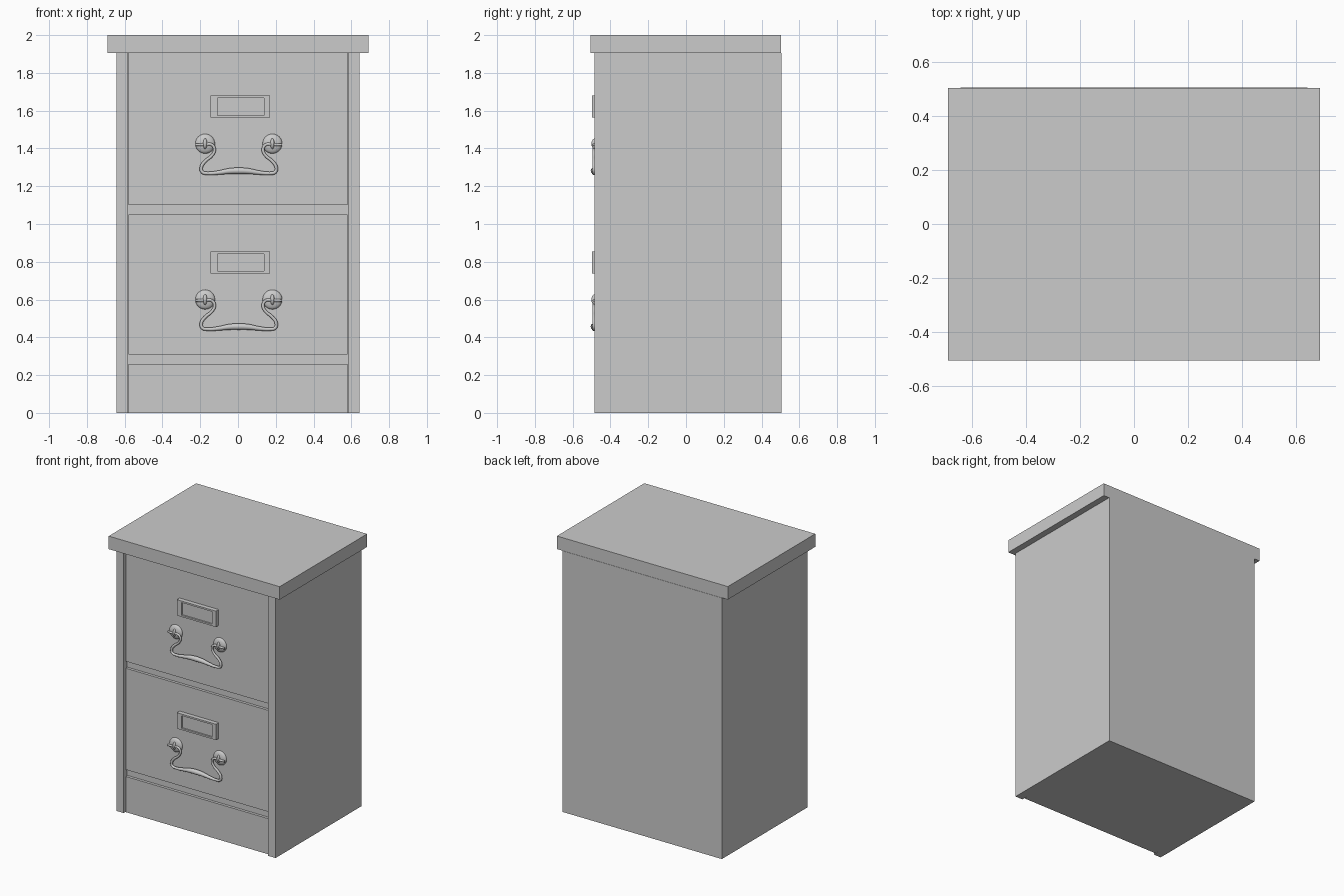
import bpy, bmesh, math

if "Cube" in bpy.data.objects:
    bpy.data.objects.remove(bpy.data.objects["Cube"])

FACE_Y = -0.465      # plane of the drawer faces
HW_X = 0.004         # hardware sits slightly right of centre


def finish(name, bm, smooth=False):
    me = bpy.data.meshes.new(name)
    bmesh.ops.recalc_face_normals(bm, faces=bm.faces)
    bm.to_mesh(me)
    bm.free()
    if smooth:
        me.polygons.foreach_set("use_smooth", [True] * len(me.polygons))
    ob = bpy.data.objects.new(name, me)
    bpy.context.collection.objects.link(ob)
    return ob


def box_bm(x, y, z):
    bm = bmesh.new()
    bmesh.ops.create_cube(bm, size=1)
    for v in bm.verts:
        v.co = [r[0] if c < 0 else r[1] for c, r in zip(v.co, (x, y, z))]
    return bm


def box(name, x, y, z):
    return finish(name, box_bm(x, y, z))


def ellipsoid(name, loc, radii):
    bm = bmesh.new()
    bmesh.ops.create_uvsphere(bm, u_segments=24, v_segments=12, radius=1)
    # poles along y, so the rosette rings face the front
    for v in bm.verts:
        x, y, z = v.co
        v.co = (loc[0] + x * radii[0], loc[1] - z * radii[1], loc[2] + y * radii[2])
    return finish(name, bm, True)


# Carcass: core (its front shows as rails), side panels and top
box("carcass_core", (-0.583, 0.583), (-0.445, 0.505), (0, 1.905))
for side, x in (("left", (-0.643, -0.583)), ("right", (0.583, 0.643))):
    box(side + "_side_panel", x, (-0.485, 0.505), (0, 1.905))
box("top_board", (-0.69, 0.69), (-0.505, 0.503), (1.905, 2.0))

# Drawer fronts and kick board
for name, z in (("upper_drawer_front", (1.10, 1.905)),
                ("lower_drawer_front", (0.31, 1.05)),
                ("kick_board", (0, 0.26))):
    box(name, (-0.579, 0.579), (FACE_Y, -0.445), z)


def label_holder(name, z):
    # Plate with a recessed card window
    bm = box_bm((-0.145, 0.17), (-0.497, FACE_Y), (z - 0.058, z + 0.058))
    front = min(bm.faces, key=lambda f: f.calc_center_median().y)
    bmesh.ops.inset_region(bm, faces=[front], thickness=0.001)
    cx = 0.0145
    for v in front.verts:
        v.co.x = cx + math.copysign(0.124, v.co.x - cx)
        v.co.z = z + math.copysign(0.046, v.co.z - z)
    geo = bmesh.ops.extrude_discrete_faces(bm, faces=[front])
    for v in geo["faces"][0].verts:
        v.co.y += 0.012
    finish(name, bm)


def bail_handle(name, z):
    # Half path: x, height relative to the posts, wire radius; thick in the middle
    half = [(-0.229, 0, 0.007), (-0.18, 0, 0.008), (-0.143, 0, 0.008),
            (-0.128, -0.025, 0.008), (-0.140, -0.055, 0.008),
            (-0.180, -0.090, 0.009), (-0.199, -0.122, 0.009),
            (-0.193, -0.145, 0.009), (-0.165, -0.152, 0.009),
            (-0.10, -0.147, 0.012), (-0.05, -0.140, 0.016)]
    pts = half + [(0, -0.138, 0.018)] + [(-x, h, r) for x, h, r in reversed(half)]
    cu = bpy.data.curves.new(name, "CURVE")
    cu.dimensions = "3D"
    cu.bevel_depth = 1.0
    cu.bevel_resolution = 3
    cu.use_fill_caps = True
    sp = cu.splines.new("BEZIER")
    sp.resolution_u = 4
    sp.bezier_points.add(len(pts) - 1)
    for p, (x, h, r) in zip(sp.bezier_points, pts):
        p.co = (HW_X + x, -0.487, z + h)
        p.radius = r
        p.handle_left_type = p.handle_right_type = "AUTO"
    ob = bpy.data.objects.new(name, cu)
    bpy.context.collection.objects.link(ob)
    bpy.ops.object.select_all(action="DESELECT")
    ob.select_set(True)
    bpy.context.view_layer.objects.active = ob
    bpy.ops.object.convert(target="MESH")
    bpy.ops.object.shade_smooth_by_angle(angle=math.radians(50))


# Hardware for each drawer
for level, dz in (("upper", 0.825), ("lower", 0.0)):
    label_holder(level + "_label_holder", 0.796 + dz)
    z = 0.60 + dz
    for side, s in (("left", -1), ("right", 1)):
        x = HW_X + s * 0.178
        ellipsoid(f"{level}_{side}_rosette", (x, FACE_Y, z), (0.052, 0.02, 0.052))
        ellipsoid(f"{level}_{side}_post", (x, -0.482, z), (0.011, 0.019, 0.028))
    bail_handle(level + "_bail_handle", z - 0.005)
